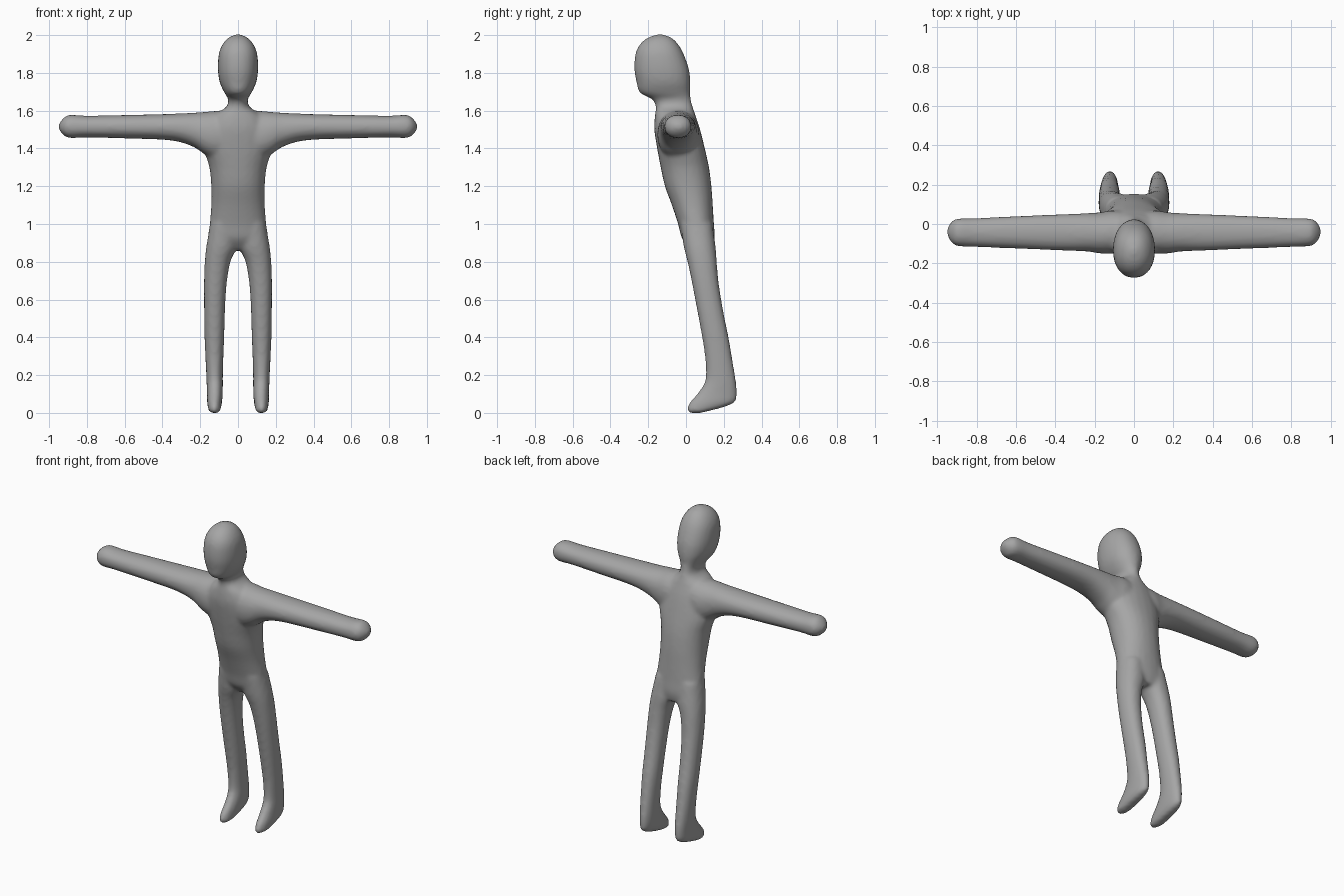
import bpy, bmesh, math
from mathutils import Vector

grey = bpy.data.materials.new("mid_grey")
grey.diffuse_color = (0.38, 0.38, 0.38, 1)
SIDES, STEPS = 24, 4


def spline(keys):
    """Smoothly fill in sections between the key sections."""
    out = []
    for i in range(len(keys) - 1):
        a, b, c, d = (keys[max(0, min(len(keys) - 1, i + k))] for k in (-1, 0, 1, 2))
        for s in range(STEPS):
            t = s / STEPS
            out.append([q + 0.5 * t * (r - p + t * (2 * p - 5 * q + 4 * r - e + t * (3 * (q - r) + e - p)))
                        for p, q, r, e in zip(a, b, c, d)])
    return out + [list(keys[-1])]


def loft(bm, keys, place):
    """Skin oval sections: (position, u min, u max, v min, v max)."""
    rings = []
    for w, u0, u1, v0, v1 in spline(keys):
        ring = []
        for k in range(SIDES):
            a = 2 * math.pi * k / SIDES
            c, s = math.cos(a), math.sin(a)
            u = (u0 + u1) / 2 + (u1 - u0) / 2 * math.copysign(abs(c) ** 0.92, c)
            v = (v0 + v1) / 2 + (v1 - v0) / 2 * math.copysign(abs(s) ** 0.92, s)
            ring.append(bm.verts.new(place(w, u, v)))
        rings.append(ring)
    for a, b in zip(rings, rings[1:]):
        for k in range(SIDES):
            j = (k + 1) % SIDES
            bm.faces.new((a[k], a[j], b[j], b[k]))
    bm.faces.new(rings[0][::-1])
    bm.faces.new(rings[-1])


bm = bmesh.new()

# Trunk, neck and head: height, half width, front, back
trunk = [(0.86, .10, .03, .14), (0.92, .155, -.02, .153), (1.0, .15, -.042, .148),
         (1.1, .142, -.075, .142), (1.2, .142, -.112, .135), (1.3, .152, -.134, .122),
         (1.4, .18, -.153, .1), (1.5, .17, -.168, .075), (1.57, .13, -.165, .052),
         (1.62, .062, -.16, .036), (1.66, .052, -.18, .026), (1.695, .072, -.245, .022),
         (1.75, .097, -.262, .024), (1.82, .107, -.274, .016), (1.9, .102, -.268, -.012),
         (1.95, .083, -.245, -.04), (1.985, .052, -.205, -.075), (2.003, .015, -.155, -.12)]
loft(bm, [(z, -h, h, f, b) for z, h, f, b in trunk], lambda w, u, v: Vector((u, v, w)))

# Legs and feet: height, inner x, outer x, front, back
leg = [(0.0, .108, .142, .02, .08), (.012, .092, .156, .008, .13), (.035, .088, .161, .008, .215),
       (.06, .084, .164, .022, .262), (.1, .081, .164, .058, .27), (.15, .08, .166, .093, .267),
       (.2, .08, .168, .105, .26), (.3, .077, .173, .1, .243), (.4, .073, .177, .085, .226),
       (.5, .07, .179, .067, .205), (.6, .066, .18, .048, .187), (.7, .058, .18, .029, .172),
       (.8, .04, .176, .008, .163), (.88, .008, .168, -.012, .157), (1.0, .0, .148, -.03, .14)]
# Arms and hands: x, front, back, bottom, top
arm = [(0.0, -.13, .06, 1.36, 1.6), (.1, -.15, .07, 1.34, 1.6), (.17, -.15, .06, 1.365, 1.594),
       (.24, -.14, .055, 1.41, 1.589), (.36, -.135, .05, 1.443, 1.583), (.6, -.125, .04, 1.453, 1.577),
       (.8, -.117, .03, 1.458, 1.573), (.89, -.113, .028, 1.455, 1.578), (.925, -.097, .014, 1.472, 1.56),
       (.948, -.06, -.02, 1.5, 1.53)]
for side in (-1, 1):
    loft(bm, leg, lambda w, u, v: Vector((side * u, v, w)))
    loft(bm, arm, lambda w, u, v: Vector((side * w, u, v)))
bmesh.ops.recalc_face_normals(bm, faces=bm.faces[:])

mesh = bpy.data.meshes.new("body")
bm.to_mesh(mesh)
bm.free()
mesh.materials.append(grey)
body = bpy.data.objects.new("body", mesh)
bpy.context.collection.objects.link(body)

# Fuse the limbs into one continuous skin and soften the joins
fuse = body.modifiers.new("fuse", 'REMESH')
fuse.mode = 'VOXEL'
fuse.voxel_size = 0.011
fuse.use_smooth_shade = True
soften = body.modifiers.new("soften", 'SMOOTH')
soften.factor = 0.5
soften.iterations = 8
